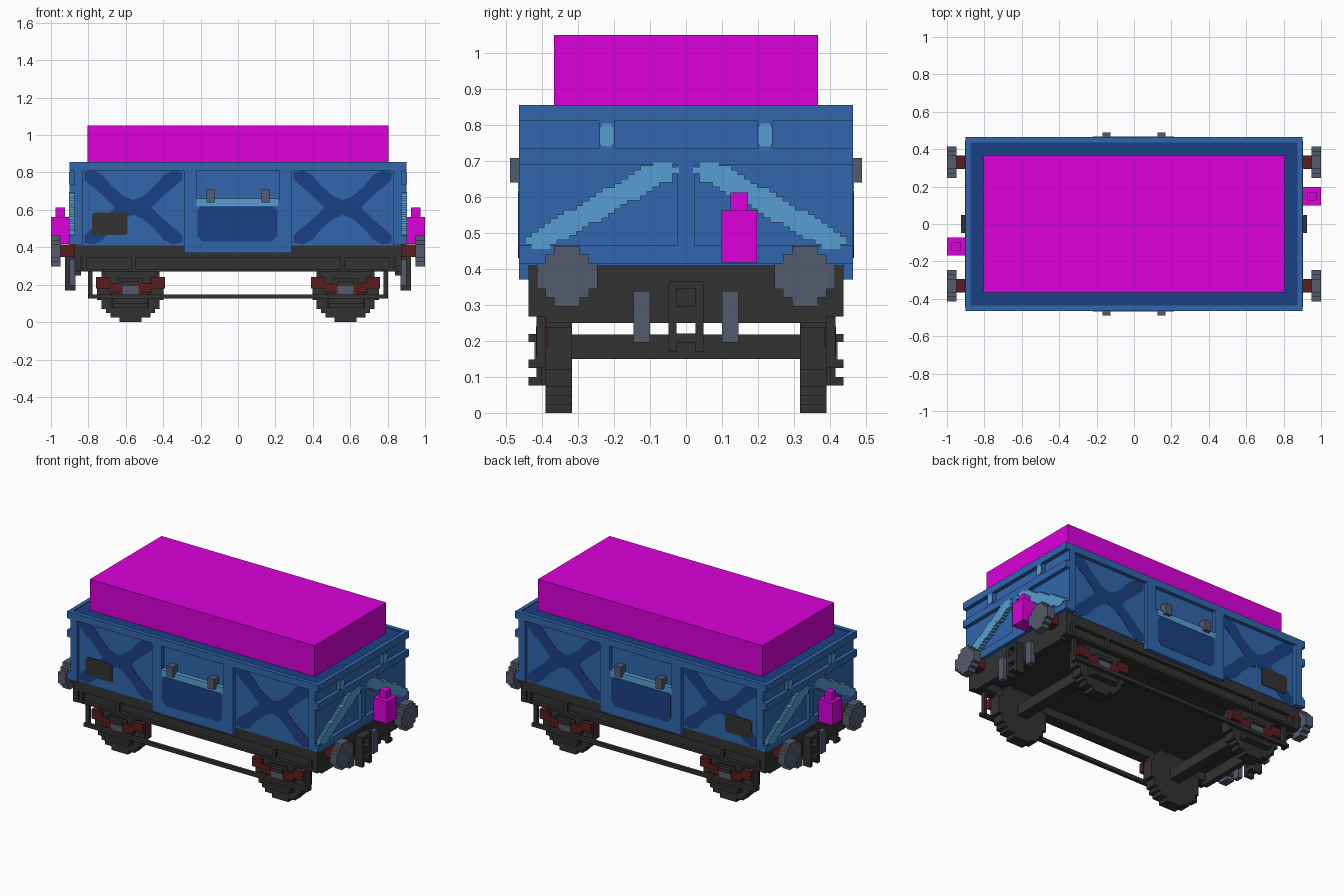
import bpy, bmesh, math

old = bpy.data.objects.get("Cube")
if old:
    bpy.data.objects.remove(old, do_unlink=True)


def material(name, rgb):
    lin = [((c / 255 + 0.055) / 1.055) ** 2.4 if c > 10 else c / 3295 for c in rgb] + [1.0]
    m = bpy.data.materials.new(name)
    m.use_nodes = True
    m.diffuse_color = lin
    m.node_tree.nodes["Principled BSDF"].inputs["Base Color"].default_value = lin
    return m


BLUE = material("wagon_blue", (49, 102, 172))
NAVY = material("navy", (27, 64, 133))
LIGHT = material("light_blue", (88, 158, 212))
MAGENTA = material("magenta", (219, 0, 219))
GREY = material("steel_grey", (84, 91, 108))
DARK = material("dark_grey", (50, 50, 50))
RED = material("dark_red", (88, 29, 31))
V = 0.0123  # step height of the blocky braces


def prism(name, pts, axis, a, b, mat):
    """Extrude a 2D outline from a to b: axis x takes (y, z), axis y takes (x, z)."""
    bm = bmesh.new()
    place = (lambda p: (a, p[0], p[1])) if axis == "x" else (lambda p: (p[0], a, p[1]))
    face = bm.faces.new([bm.verts.new(place(p)) for p in pts])
    ext = bmesh.ops.extrude_face_region(bm, geom=[face])
    d = (b - a, 0, 0) if axis == "x" else (0, b - a, 0)
    bmesh.ops.translate(bm, vec=d, verts=[g for g in ext["geom"] if isinstance(g, bmesh.types.BMVert)])
    bmesh.ops.recalc_face_normals(bm, faces=bm.faces)
    me = bpy.data.meshes.new(name)
    bm.to_mesh(me)
    bm.free()
    me.materials.append(mat)
    ob = bpy.data.objects.new(name, me)
    bpy.context.collection.objects.link(ob)
    return ob


def box(name, x0, x1, y0, y1, z0, z1, mat):
    return prism(name, [(x0, z0), (x1, z0), (x1, z1), (x0, z1)], "y", y0, y1, mat)


def dedupe(pts):
    return [p for i, p in enumerate(pts) if i == 0 or math.dist(p, pts[i - 1]) > 1e-5]


def stepped_disc(cx, cz, r, rows):
    """Outline of a disc with stair-stepped edges (odd number of rows)."""
    h = 2 * r / rows
    right = []
    for i in range(rows):
        m = (i + 0.5) * h - r
        w = (round(math.sqrt(r * r - m * m) / h - 0.5) + 0.5) * h
        right += [(w, i * h - r), (w, (i + 1) * h - r)]
    pts = dedupe(right + [(-x, z) for x, z in reversed(right)])
    return [(cx + x, cz + z) for x, z in pts]


def stepped_brace(s):
    """Outline of a stair-stepped diagonal brace on one half of an end wall."""
    n = 24
    low, high = [], []
    for i in range(n):
        y0, y1 = 0.447 - i * 0.427 / n, 0.447 - (i + 1) * 0.427 / n
        ym = (y0 + y1) / 2
        t = min(0.695, 0.49 + round((0.45 - ym) * 0.575 / V) * V)
        b = max(0.455, 0.455 + round((0.385 - ym) * 0.56 / V) * V)
        if i in (0, n - 1):  # blunt the tips
            t, b = t - V, b + V
        high += [(s * y0, t), (s * y1, t)]
        low += [(s * y0, b), (s * y1, b)]
    return dedupe(low + high[::-1])


# Body core with a navy deck on top
core = box("body_core", -0.875, 0.875, -0.44, 0.44, 0.41, 0.85, BLUE)
core.data.materials.append(NAVY)
for f in core.data.polygons:
    if f.normal.z > 0.9:
        f.material_index = 1
box("load", -0.805, 0.805, -0.367, 0.367, 0.845, 1.05, MAGENTA)

# Painted cross, one quarter mirrored four ways
q = [(0, .04), (.05, .06), (.11, .11), (.16, .17), (.21, .198), (.262, .188),
     (.262, .15), (.225, .115), (.17, .07), (.12, .022), (.1, 0)]
half = q + [(x, -z) for x, z in q[-2::-1]]
cross = half + [(-x, z) for x, z in half[-2:0:-1]]

for s in (-1, 1):  # long sides
    tag = "front" if s < 0 else "back"

    def side(name, x0, x1, y0, y1, z0, z1, mat):
        return box(tag + "_" + name, x0, x1, s * y0, s * y1, z0, z1, mat)

    side("top_rail", -0.9, 0.9, 0.437, 0.464, 0.81, 0.855, BLUE)
    for e in (-1, 1):
        side("corner_post", *sorted((e * 0.83, e * 0.875)), 0.43, 0.464, 0.415, 0.82, BLUE)
        side("door_post", *sorted((e * 0.222, e * 0.29)), 0.43, 0.464, 0.37, 0.82, BLUE)
        prism(tag + "_painted_cross", [(e * 0.56 + x, 0.613 + z) for x, z in cross],
              "y", s * 0.437, s * 0.442, NAVY)
        side("door_clasp", e * 0.147 - 0.022, e * 0.147 + 0.022, 0.44, 0.489, 0.64, 0.708, GREY)
    # Door: flush lower half with painted panel, ledge strip above
    side("door", -0.225, 0.225, 0.43, 0.464, 0.37, 0.655, BLUE)
    side("door_ledge", -0.222, 0.215, 0.43, 0.467, 0.62, 0.66, LIGHT)
    prism(tag + "_door_panel", [(-.19, .43), (.18, .43), (.21, .46), (.21, .6), (.19, .617),
                                (-.2, .617), (-.217, .6), (-.217, .46)], "y", s * 0.46, s * 0.466, NAVY)
    prism(tag + "_number_plate", [(-.77, .467), (-.6, .467), (-.59, .477), (-.59, .575), (-.6, .585),
                                  (-.77, .585), (-.78, .575), (-.78, .477)], "y", s * 0.438, s * 0.445, DARK)

    # Sole bar: channel with ribs
    side("sole_bar_web", -0.875, 0.875, 0.36, 0.415, 0.27, 0.415, DARK)
    side("sole_bar_top_flange", -0.875, 0.875, 0.40, 0.437, 0.345, 0.415, DARK)
    side("sole_bar_bottom_flange", -0.84, 0.84, 0.40, 0.437, 0.27, 0.285, DARK)
    for x in (-0.82, -0.56, 0.56, 0.82):
        side("sole_bar_rib", x - 0.012, x + 0.012, 0.40, 0.437, 0.28, 0.35, DARK)

    # Brake rod with end hangers
    side("brake_rod", -0.8, 0.8, 0.413, 0.437, 0.125, 0.148, DARK)
    for x in (-0.79, 0.79):
        side("rod_hanger", x - 0.011, x + 0.011, 0.39, 0.415, 0.125, 0.275, DARK)

    # Wheels, axle guards and springs
    for x in (-0.575, 0.575):
        prism(tag + "_wheel", stepped_disc(x, 0.178, 0.178, 15), "y", s * 0.317, s * 0.39, DARK)
        prism(tag + "_axle_guard", [(x - .15, .275), (x - .1, .2), (x - .1, .076), (x + .1, .076),
                                    (x + .1, .2), (x + .15, .275)], "y", s * 0.385, s * 0.403, DARK)
        side("axle_keep", x - 0.095, x + 0.095, 0.39, 0.415, 0.076, 0.13, DARK)
        side("keep_lip", x - 0.095, x + 0.095, 0.40, 0.437, 0.076, 0.1, DARK)
        side("axle_box", x - 0.065, x + 0.065, 0.39, 0.414, 0.115, 0.235, DARK)
        side("axle_box_lip", x - 0.045, x + 0.045, 0.40, 0.437, 0.197, 0.219, DARK)
        prism(tag + "_axle_cap", stepped_disc(x, 0.172, 0.042, 5), "y", s * 0.40, s * 0.421, GREY)
        for e in (-1, 1):
            spring = [(.04, .155), (.115, .155), (.115, .18), (.185, .18), (.185, .24),
                      (.11, .24), (.11, .21), (.04, .21)]
            prism(tag + "_leaf_spring", [(x + e * u, z) for u, z in spring],
                  "y", s * 0.385, s * 0.416, RED)

for x in (-0.575, 0.575):
    box("axle", x - 0.035, x + 0.035, -0.32, 0.32, 0.15, 0.218, DARK)
box("underframe_floor", -0.87, 0.87, -0.40, 0.40, 0.32, 0.415, DARK)

for s in (-1, 1):  # ends
    tag = "left" if s > 0 else "right"

    def end(name, x0, x1, y0, y1, z0, z1, mat):
        return box(tag + "_" + name, *sorted((s * x0, s * x1)), y0, y1, z0, z1, mat)

    end("end_top_rail", 0.874, 0.9, -0.464, 0.464, 0.81, 0.855, BLUE)
    end("end_middle_rail", 0.865, 0.9, -0.464, 0.464, 0.69, 0.735, BLUE)
    end("end_sill", 0.865, 0.9, -0.464, 0.464, 0.415, 0.465, BLUE)
    end("end_centre_post", 0.865, 0.9, -0.023, 0.023, 0.46, 0.7, BLUE)
    end("headstock", 0.84, 0.875, -0.437, 0.437, 0.268, 0.415, DARK)
    end("headstock_lip", 0.84, 0.875, -0.39, 0.39, 0.25, 0.27, DARK)
    for e in (-1, 1):
        prism(tag + "_end_brace", stepped_brace(e), "x", s * 0.87, s * 0.903, LIGHT)
        c = e * 0.22
        end("rail_block", 0.87, 0.9, c - 0.022, c + 0.022, 0.73, 0.815, BLUE)
        prism(tag + "_rail_block_face", [(c - .012, .74), (c + .012, .74), (c + .019, .75), (c + .019, .79),
                                         (c + .012, .803), (c - .012, .803), (c - .019, .79), (c - .019, .75)],
              "x", s * 0.897, s * 0.903, LIGHT)
        # Buffers
        end("buffer_shank", 0.87, 0.955, e * 0.33 - 0.035, e * 0.33 + 0.035, 0.347, 0.415, RED)
        prism(tag + "_buffer_head", stepped_disc(e * 0.33, 0.38, 0.084, 7), "x", s * 0.948, s * 1.0, GREY)
        # Safety links and coupling sides
        end("safety_link", 0.87, 0.9, e * 0.123 - 0.023, e * 0.123 + 0.023, 0.195, 0.338, GREY)
        end("coupling_side", 0.87, 0.925, e * 0.037 - 0.011, e * 0.037 + 0.011, 0.17, 0.365, DARK)
    end("coupling_top", 0.87, 0.925, -0.03, 0.03, 0.345, 0.365, DARK)
    end("coupling_middle", 0.87, 0.925, -0.03, 0.03, 0.25, 0.295, DARK)
    end("coupling_bottom", 0.87, 0.925, -0.03, 0.03, 0.195, 0.22, DARK)

    # Tail lamp
    y = 0.148 if s > 0 else -0.12
    end("lamp_body", 0.9, 1.0, y - 0.049, y + 0.049, 0.417, 0.562, MAGENTA)
    end("lamp_cap", 0.926, 0.975, y - 0.024, y + 0.024, 0.56, 0.612, MAGENTA)
